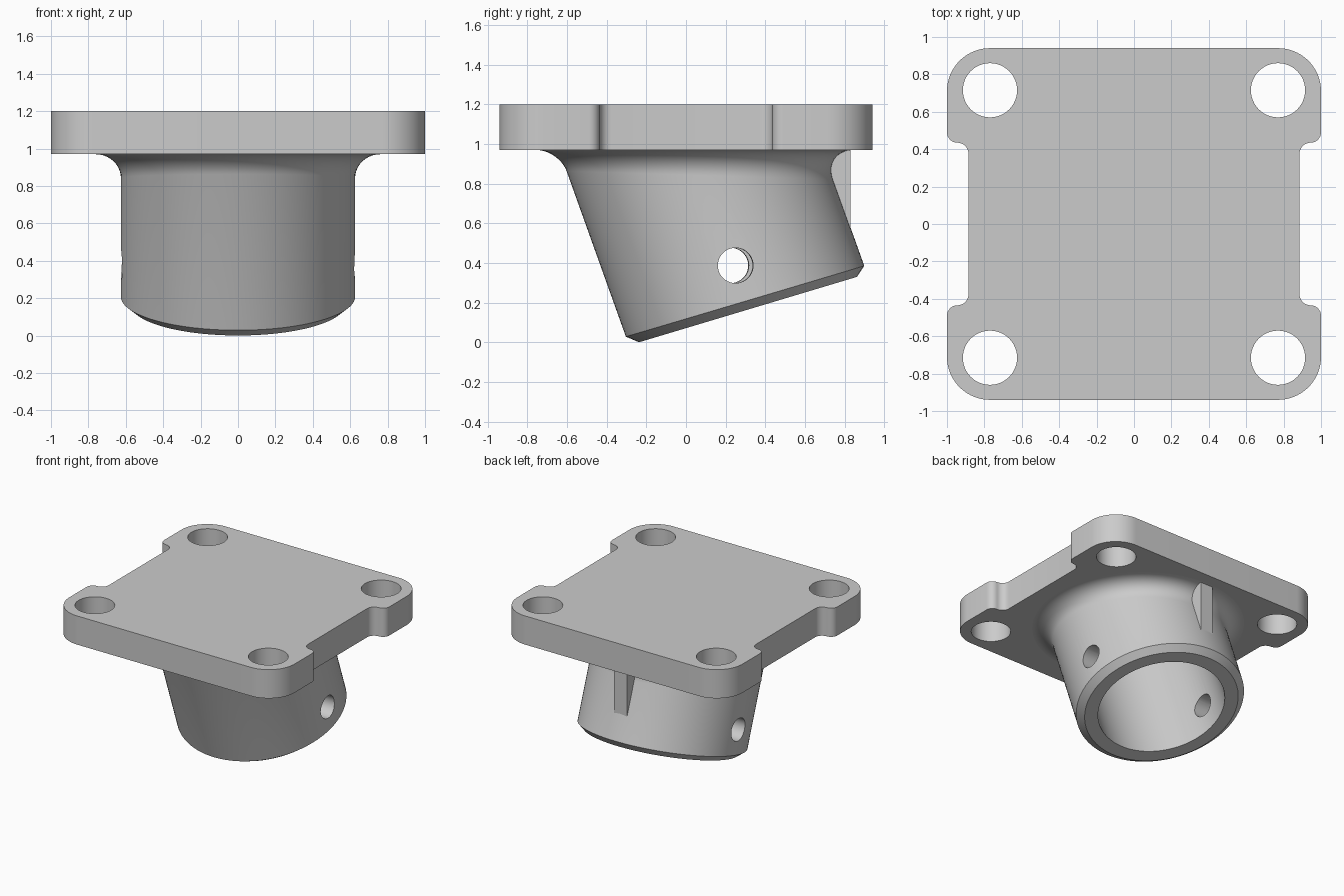
import bpy, bmesh, math
from mathutils import Vector, Matrix

if "Cube" in bpy.data.objects:
    bpy.data.objects.remove(bpy.data.objects["Cube"])

mat = bpy.data.materials.new("light grey")
mat.diffuse_color = (0.6, 0.6, 0.6, 1)
mat.use_nodes = True
mat.node_tree.nodes["Principled BSDF"].inputs["Base Color"].default_value = mat.diffuse_color
PLATE_Z, TOP_Z = 0.97, 1.2


def finish(ob, angle=30):
    ob.data.materials.clear()
    ob.data.materials.append(mat)
    bpy.ops.object.select_all(action='DESELECT')
    ob.select_set(True)
    bpy.context.view_layer.objects.active = ob
    bpy.ops.object.shade_smooth_by_angle(angle=math.radians(angle))


def from_bmesh(name, bm):
    bmesh.ops.recalc_face_normals(bm, faces=bm.faces[:])
    me = bpy.data.meshes.new(name)
    bm.to_mesh(me)
    bm.free()
    ob = bpy.data.objects.new(name, me)
    bpy.context.collection.objects.link(ob)
    return ob


def arc(cx, cy, r, a0, a1, n):
    steps = [math.radians(a0 + (a1 - a0) * i / n) for i in range(n + 1)]
    return [(cx + r * math.cos(a), cy + r * math.sin(a)) for a in steps]


# Flange plate: notched rounded outline with four bolt holes
quarter = (arc(0.945, 0.375, 0.06, 180, 90, 8) + arc(0.945, 0.49, 0.055, -90, 0, 8)[0:]
           + arc(0.77, 0.71, 0.23, 0, 90, 20))
half = quarter + [(-x, y) for x, y in reversed(quarter)]
outline = half + [(x, -y) for x, y in reversed(half)]
loops = [outline] + [arc(sx * 0.77, sy * 0.715, 0.145, 0, 352.5, 47)
                     for sx in (-1, 1) for sy in (-1, 1)]
cu = bpy.data.curves.new("flange_plate", 'CURVE')
cu.dimensions = '2D'
cu.fill_mode = 'BOTH'
cu.extrude = (TOP_Z - PLATE_Z) / 2
for loop in loops:
    sp = cu.splines.new('POLY')
    sp.points.add(len(loop) - 1)
    for p, (x, y) in zip(sp.points, loop):
        p.co = (x, y, 0, 1)
    sp.use_cyclic_u = True
plate = bpy.data.objects.new("flange_plate", cu)
plate.location.z = (TOP_Z + PLATE_Z) / 2
bpy.context.collection.objects.link(plate)
bpy.context.view_layer.objects.active = plate
plate.select_set(True)
bpy.ops.object.convert(target='MESH')
plate = bpy.context.view_layer.objects.active
bm = bmesh.new()
bm.from_mesh(plate.data)
bmesh.ops.remove_doubles(bm, verts=bm.verts[:], dist=0.0005)
bmesh.ops.recalc_face_normals(bm, faces=bm.faces[:])
bm.to_mesh(plate.data)
bm.free()
finish(plate)

# Tilted socket: loft of rings along a leaning axis, cut by planes z = a + b*y
TILT = math.radians(19.7)
UP = Vector((0, -math.sin(TILT), math.cos(TILT)))
SIDE = Vector((0, math.cos(TILT), math.sin(TILT)))
ORIGIN = Vector((0, 0.298, 0.207))
R, BORE, N = 0.626, 0.473, 96


def on_plane(r, t, a, b):
    q = ORIGIN + r * (math.cos(t) * Vector((1, 0, 0)) + math.sin(t) * SIDE)
    return q + UP * ((a + b * q.y - q.z) / (UP.z - b * UP.y))


def section(t):
    corner = on_plane(R, t, PLATE_Z, 0)
    out = Vector((math.cos(t), math.sin(t) * UP.z, 0)).normalized()
    size = 0.135 + 0.022 * math.sin(t)
    a, b = corner + out * size, corner - UP * size
    pts = []
    for i in range(11):  # fillet under the plate
        s, w = i / 10, 0.7
        k0, k1, k2 = (1 - s) ** 2, 2 * s * (1 - s) * w, s * s
        pts.append((a * k0 + corner * k1 + b * k2) / (k0 + k1 + k2))
    pts.append(on_plane(R, t, 0.119, 0.297))     # wall end
    pts.append(on_plane(0.573, t, 0.072, 0.3))   # chamfer
    pts.append(on_plane(BORE, t, 0.072, 0.3))    # rim
    pts.append(on_plane(BORE, t, PLATE_Z, 0))    # bore roof
    return pts


bm = bmesh.new()
cols = [[bm.verts.new(p) for p in section(2 * math.pi * i / N)] for i in range(N)]
for i in range(N):
    c, d = cols[i], cols[(i + 1) % N]
    for j in range(len(c)):
        k = (j + 1) % len(c)
        bm.faces.new((c[j], c[k], d[k], d[j]))
socket = from_bmesh("tilted_socket", bm)

# Cross pin hole through both socket walls
bm = bmesh.new()
bmesh.ops.create_cone(bm, cap_ends=True, segments=40, radius1=0.089, radius2=0.089, depth=2,
                      matrix=Matrix.Translation((0, 0.237, 0.388)) @ Matrix.Rotation(0.02, 4, 'Z')
                      @ Matrix.Rotation(math.pi / 2, 4, 'Y'))
cutter = from_bmesh("pin_hole_cutter", bm)
cutter.hide_render = True
mod = socket.modifiers.new("pin_hole", 'BOOLEAN')
mod.operation = 'DIFFERENCE'
mod.solver = 'EXACT'
mod.object = cutter
bpy.context.view_layer.objects.active = socket
bpy.ops.object.modifier_apply(modifier="pin_hole")
bpy.data.objects.remove(cutter)
finish(socket)

# Small rib between socket and plate at the back
bm = bmesh.new()
prof = [(0.6, PLATE_Z), (0.83, PLATE_Z), (0.83, 0.56), (0.76, 0.57)]
face = bm.faces.new([bm.verts.new((-0.057, y, z)) for y, z in prof])
ext = bmesh.ops.extrude_face_region(bm, geom=[face])
bmesh.ops.translate(bm, vec=(0.114, 0, 0),
                    verts=[g for g in ext['geom'] if isinstance(g, bmesh.types.BMVert)])
finish(from_bmesh("back_rib", bm))
